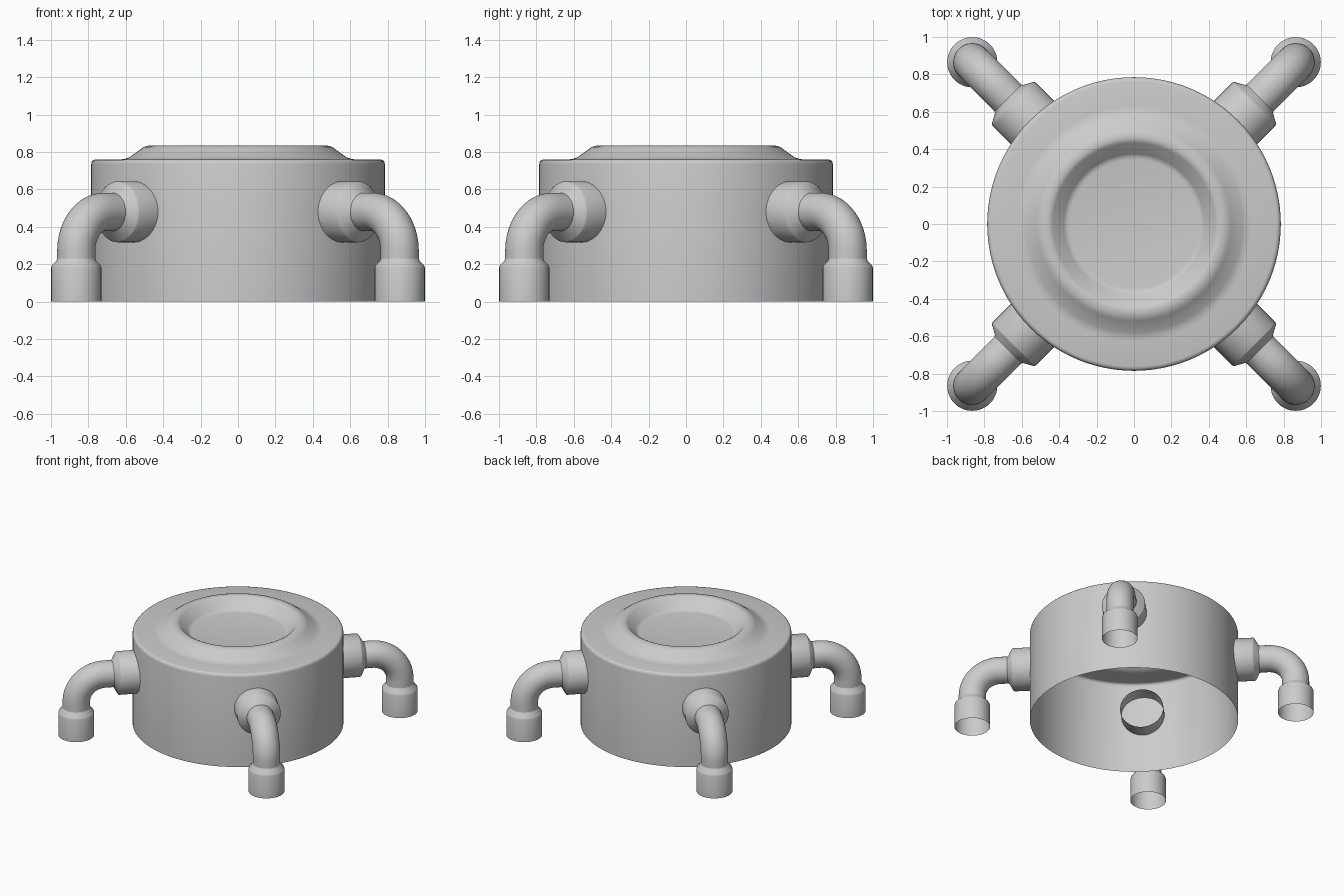
import bpy, bmesh
from math import sin, cos, pi, radians
from mathutils import Vector, Matrix

cube = bpy.data.objects.get("Cube")
if cube:
    bpy.data.objects.remove(cube)

grey = bpy.data.materials.new("plain grey")
grey.use_nodes = True
GREY = (0.6, 0.6, 0.6, 1)
grey.diffuse_color = GREY
grey.node_tree.nodes["Principled BSDF"].inputs["Base Color"].default_value = GREY


def loft(name, rings, sides, turn=0, cap=False):
    """Skin rings of (x, z, direction angle, radius), then turn about z."""
    bm = bmesh.new()
    loops = []
    for x, z, a, r in rings:
        across = Vector((sin(a), 0, -cos(a)))
        loops.append([bm.verts.new(Vector((x, 0, z)) + r * (
            cos(2 * pi * i / sides) * across + sin(2 * pi * i / sides) * Vector((0, 1, 0))))
            for i in range(sides)])
    for low, high in zip(loops, loops[1:]):
        for i in range(sides):
            j = (i + 1) % sides
            bm.faces.new((low[i], low[j], high[j], high[i]))
    if cap:
        bm.faces.new(loops[-1])
    bm.transform(Matrix.Rotation(turn, 4, "Z"))
    bm.normal_update()
    mesh = bpy.data.meshes.new(name)
    bm.to_mesh(mesh)
    bm.free()
    mesh.materials.append(grey)
    obj = bpy.data.objects.new(name, mesh)
    bpy.context.collection.objects.link(obj)
    bpy.ops.object.select_all(action="DESELECT")
    bpy.context.view_layer.objects.active = obj
    obj.select_set(True)
    bpy.ops.object.shade_smooth_by_angle(angle=radians(40))


# Open-bottomed drum with a raised rim around a sunken top
drum = [(0.785, 0), (0.785, 0.735), (0.782, 0.748), (0.774, 0.757), (0.762, 0.76),
        (0.63, 0.76), (0.605, 0.763), (0.58, 0.772), (0.52, 0.815), (0.505, 0.826),
        (0.485, 0.833), (0.465, 0.835), (0.45, 0.833), (0.435, 0.825),
        (0.375, 0.757), (0.362, 0.748), (0.345, 0.745)]
loft("drum", [(0, z, pi / 2, r) for r, z in drum], 96, cap=True)

# Pipe layout: axis height, bend radius and distance of the foot from the centre
AXIS, BEND, FOOT = 0.48, 0.21, 1.223
collar = [(0.66, 0.163), (0.908, 0.163), (0.916, 0.158), (0.944, 0.108), (0.952, 0.102)]
foot = [(0, 0.134), (0.182, 0.134), (0.194, 0.13), (0.218, 0.107), (0.23, 0.102)]
elbow = [(0.945, AXIS, 0, 0.102)]
for i in range(17):
    a = pi / 2 * i / 16
    elbow.append((FOOT - BEND + BEND * sin(a), AXIS - BEND + BEND * cos(a), -a, 0.102))
elbow.append((FOOT, 0.22, -pi / 2, 0.102))

# One pipe at each diagonal
for k, place in enumerate(("back_left", "back_right", "front_right", "front_left")):
    turn = pi / 4 + k * pi / 2
    loft("pipe_collar_" + place, [(x, AXIS, 0, r) for x, r in collar], 48, turn)
    loft("pipe_elbow_" + place, elbow, 48, turn)
    loft("pipe_foot_" + place, [(FOOT, z, -pi / 2, r) for z, r in reversed(foot)], 48, turn)
